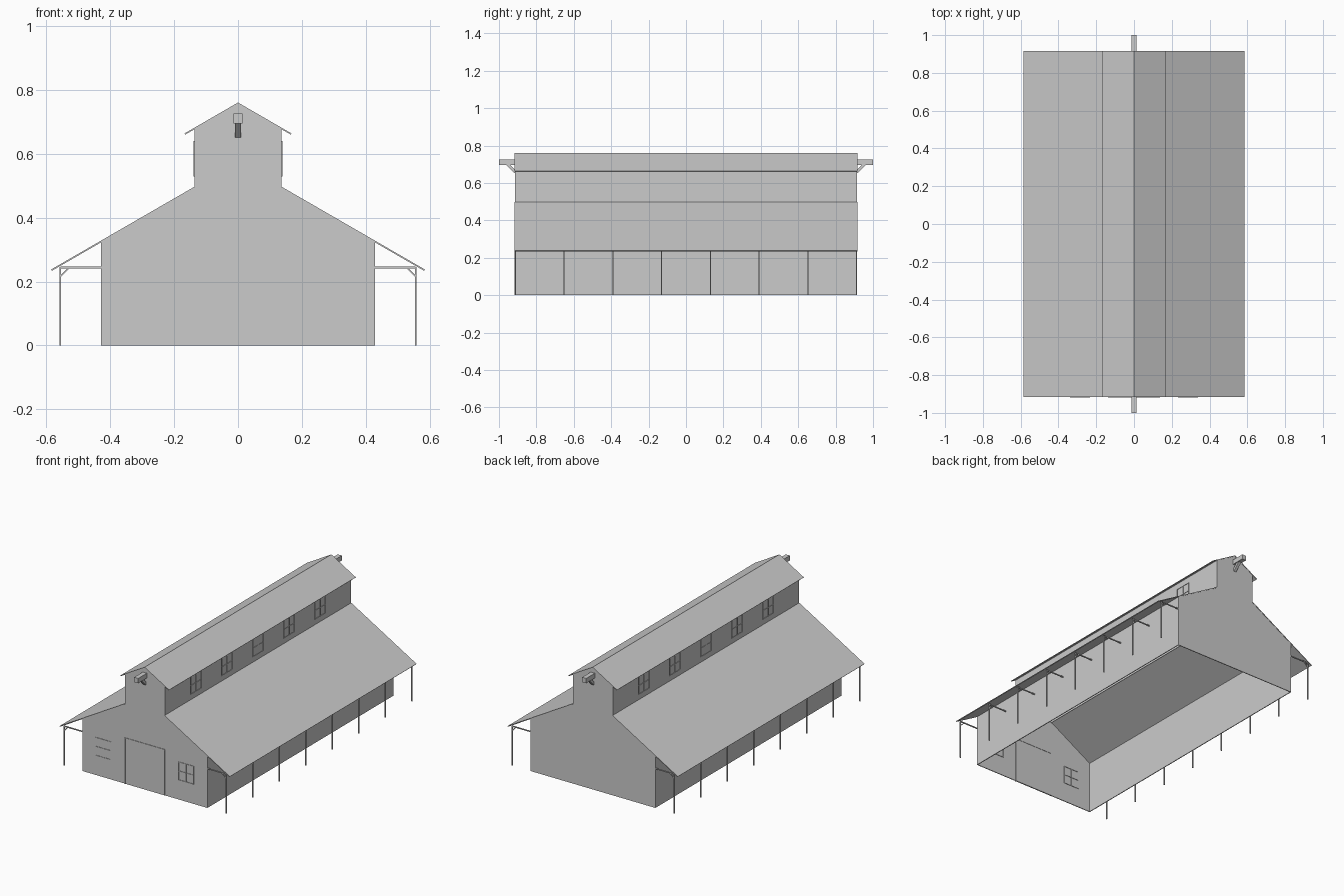
import bpy, math
from mathutils import Vector

if "Cube" in bpy.data.objects:
    bpy.data.objects.remove(bpy.data.objects["Cube"])

L = 0.915      # half length of the barn
T = 0.005      # wall / roof thickness
SLOPE = math.tan(math.radians(30))


def mesh(name, verts, faces):
    me = bpy.data.meshes.new(name)
    me.from_pydata(verts, [], faces)
    me.update()
    ob = bpy.data.objects.new(name, me)
    bpy.context.collection.objects.link(ob)
    return ob


def prism(name, prof, y0, y1):
    # closed x-z profile swept along y
    n = len(prof)
    area = sum(prof[i][0] * prof[(i + 1) % n][1] - prof[(i + 1) % n][0] * prof[i][1] for i in range(n))
    if area < 0:
        prof = prof[::-1]
    v = [(x, y0, z) for x, z in prof] + [(x, y1, z) for x, z in prof]
    f = [list(range(n)), list(range(2 * n - 1, n - 1, -1))]
    f += [[i, i + n, (i + 1) % n + n, (i + 1) % n] for i in range(n)]
    return mesh(name, v, f)


def box(name, x0, x1, y0, y1, z0, z1):
    return prism(name, [(x0, z0), (x1, z0), (x1, z1), (x0, z1)], y0, y1)


def strut(name, a, b, w, d):
    # square bar between two points lying in an x-z or y-z plane
    a, b = Vector(a), Vector(b)
    ob = box(name, -w / 2, w / 2, -d / 2, d / 2, -(b - a).length / 2, (b - a).length / 2)
    ob.location = (a + b) / 2
    ob.rotation_mode = 'QUATERNION'
    dirn = (b - a).normalized()
    ob.rotation_quaternion = Vector((0, 0, 1)).rotation_difference(dirn)
    return ob


def window(name, center, along_x, w, h, depth):
    # frame plus a cross of glazing bars, passing through the wall
    cx, cy, cz = center
    b = 0.003

    def bar(part, u0, u1, z0, z1):
        d = depth / 2
        if along_x:
            box(name + part, cx + u0, cx + u1, cy - d, cy + d, cz + z0, cz + z1)
        else:
            box(name + part, cx - d, cx + d, cy + u0, cy + u1, cz + z0, cz + z1)
    for s in (-1, 0, 1):
        u = s * (w - b) / 2
        bar("_upright", u - b / 2, u + b / 2, -h / 2, h / 2)
        z = s * (h - b) / 2
        bar("_rail", -w / 2, w / 2, z - b / 2, z + b / 2)


# Gable end walls
half = [(0.43, 0), (0.43, 0.323), (0.137, 0.492), (0.137, 0.678), (0, 0.757)]
outline = half + [(-x, z) for x, z in half[-2::-1]]
prism("front_gable_wall", outline, -L, -L + T)
prism("back_gable_wall", outline, L - T, L)

# Side walls and roofs, both sides
for s, side in ((1, "right"), (-1, "left")):
    def flip(prof):
        return [(s * x, z) for x, z in prof]
    prism(side + "_wall", flip([(0.43, 0), (0.43, 0.322), (0.43 - T, 0.324), (0.43 - T, 0)]), -L + T, L - T)
    prism(side + "_upper_wall", flip([(0.137, 0.49), (0.137, 0.677), (0.137 - T, 0.679), (0.137 - T, 0.49)]),
          -L + T, L - T)
    prism(side + "_lower_roof", flip([(0.137, 0.497), (0.586, 0.497 - 0.449 * SLOPE),
                                      (0.583, 0.4915 - 0.446 * SLOPE), (0.137, 0.4915)]), -L - .002, L + .002)
    prism(side + "_upper_roof", flip([(0, 0.761), (0.168, 0.761 - 0.168 * SLOPE),
                                      (0.1655, 0.756 - 0.1655 * SLOPE), (0, 0.756)]), -L - .002, L + .002)
    # Upper windows
    for i in range(5):
        window(side + "_upper_window", (s * (0.137 - T / 2), -0.61 + 0.305 * i, 0.585), False, 0.107, 0.11, T + 0.006)
    # Porch posts, tie beams and braces
    for i in range(8):
        y = -0.912 + 1.824 * i / 7
        prism(side + "_porch_post", flip([(0.554, 0), (0.560, 0), (0.560, 0.244), (0.554, 0.248)]), y - .003, y + .003)
        prism(side + "_porch_beam", flip([(0.43, 0.241), (0.555, 0.241), (0.555, 0.247), (0.43, 0.247)]),
              y - .003, y + .003)
        strut(side + "_porch_brace", (s * 0.556, y, 0.217), (s * 0.530, y, 0.243), 0.005, 0.005)

# Front door frame and panel
box("front_door", -0.134, 0.134, -L - 0.001, -L + T + 0.001, 0, 0.281)
box("door_lintel", -0.137, 0.137, -L - 0.003, -L + T + 0.003, 0.281, 0.286)
for s in (-1, 1):
    x0, x1 = sorted((s * 0.133, s * 0.138))
    box("door_jamb", x0, x1, -L - 0.003, -L + T + 0.003, 0, 0.281)
    window("front_window", (s * 0.285, -L + T / 2, 0.178), True, 0.106, 0.114, T + 0.006)

# Hoist beams with braces at both gables
for s in (-1, 1):
    y0, y1 = sorted((s * (L - T), s * 1.0))
    box("hoist_beam", -0.014, 0.014, y0, y1, 0.696, 0.726)
    strut("hoist_brace", (0, s * 0.912, 0.657), (0, s * 0.957, 0.702), 0.018, 0.016)
